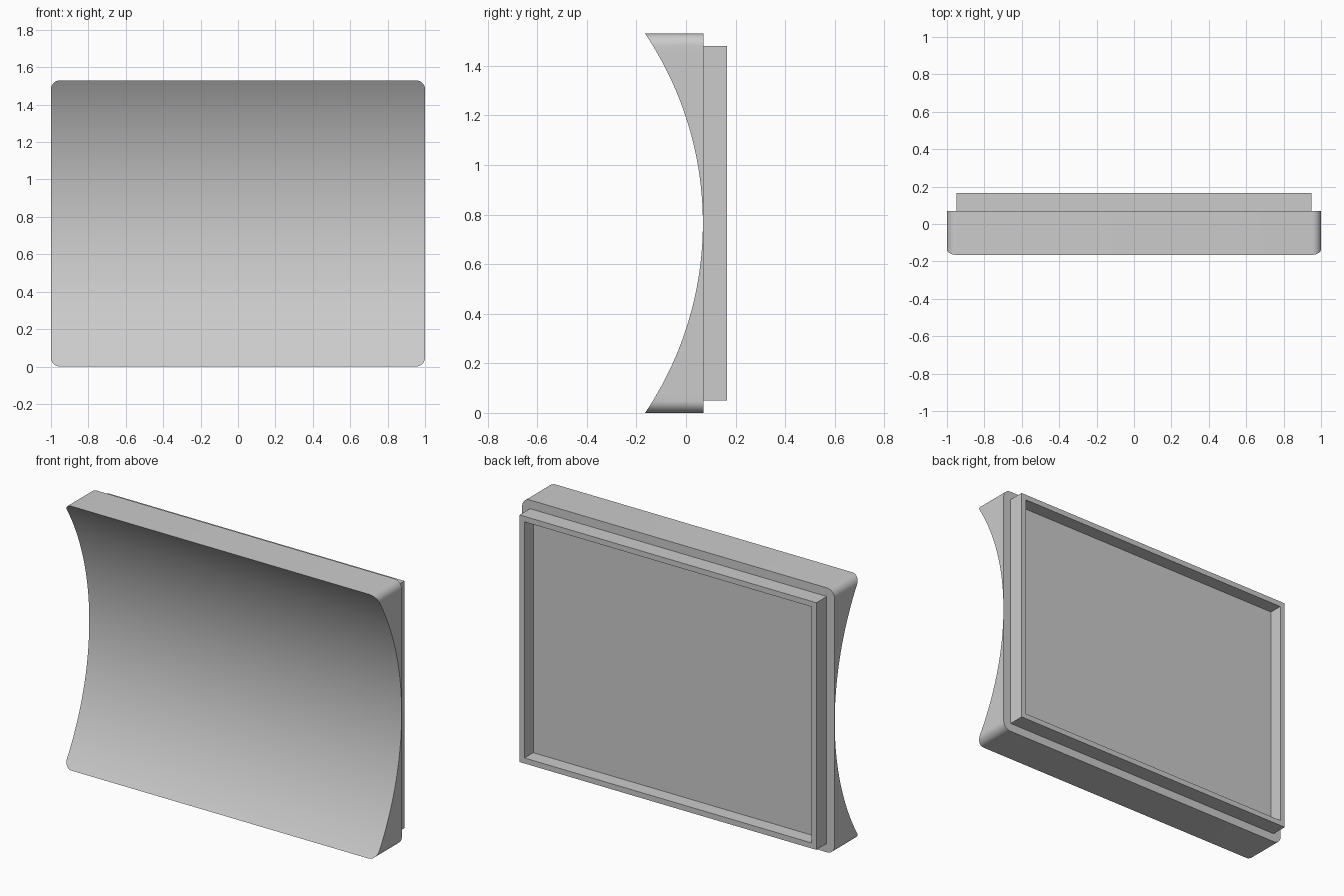
import bpy, bmesh, math

cube = bpy.data.objects.get("Cube")
if cube:
    bpy.data.objects.remove(cube, do_unlink=True)

HEIGHT = 1.53
MID = HEIGHT / 2
CORNER = 0.048          # rounded corner radius
EDGE_Y, BACK_Y = -0.165, 0.07
APEX_Y = 0.068          # deepest point of the concave front

grey = bpy.data.materials.new("plain_grey")
grey.use_nodes = True
colour = (0.6, 0.6, 0.6, 1)
grey.diffuse_color = colour
grey.node_tree.nodes["Principled BSDF"].inputs["Base Color"].default_value = colour


def make_object(name, bm):
    bmesh.ops.recalc_face_normals(bm, faces=bm.faces)
    mesh = bpy.data.meshes.new(name)
    bm.to_mesh(mesh)
    bm.free()
    mesh.materials.append(grey)
    obj = bpy.data.objects.new(name, mesh)
    bpy.context.collection.objects.link(obj)
    return obj


# Concave panel: cross-sections stacked upwards, narrowing at the round corners
sag = APEX_Y - EDGE_Y
radius = (MID ** 2 + sag ** 2) / (2 * sag)


def front_y(z):
    return APEX_Y - radius + math.sqrt(radius ** 2 - (z - MID) ** 2)


def half_width(z):
    d = max(0, CORNER - min(z, HEIGHT - z))
    return 1 - CORNER + math.sqrt(max(0, CORNER ** 2 - d ** 2))


corner_steps = [CORNER * (1 - math.cos(i * math.pi / 16)) for i in range(8)]
inner = HEIGHT - 2 * CORNER
levels = corner_steps + [CORNER + inner * i / 48 for i in range(49)]
levels += [HEIGHT - z for z in reversed(corner_steps)]

bm = bmesh.new()
rows = []
for z in levels:
    w, y = half_width(z), front_y(z)
    rows.append([bm.verts.new(p) for p in
                 ((-w, y, z), (w, y, z), (w, BACK_Y, z), (-w, BACK_Y, z))])
for low, high in zip(rows, rows[1:]):
    for i in range(4):
        j = (i + 1) % 4
        bm.faces.new((low[i], low[j], high[j], high[i]))
bm.faces.new(rows[0])
bm.faces.new(rows[-1])
panel = make_object("concave_panel", bm)
bpy.ops.object.select_all(action='DESELECT')
panel.select_set(True)
bpy.context.view_layer.objects.active = panel
bpy.ops.object.shade_smooth_by_angle(angle=math.radians(30))

# Rear frame: a box whose back face is inset and pushed in
bm = bmesh.new()
bmesh.ops.create_cube(bm, size=1)
bmesh.ops.scale(bm, vec=(1.9, 0.095, 1.43), verts=bm.verts)
bmesh.ops.translate(bm, vec=(0, BACK_Y + 0.0475, MID), verts=bm.verts)
bm.normal_update()
back = max(bm.faces, key=lambda f: f.calc_center_median().y)
bmesh.ops.inset_region(bm, faces=[back], thickness=0.045)
floor = bmesh.ops.extrude_face_region(bm, geom=[back])
bmesh.ops.translate(bm, vec=(0, -0.08, 0),
                    verts=[v for v in floor["geom"] if isinstance(v, bmesh.types.BMVert)])
if back.is_valid:
    bmesh.ops.delete(bm, geom=[back], context='FACES_ONLY')
make_object("rear_frame", bm)
